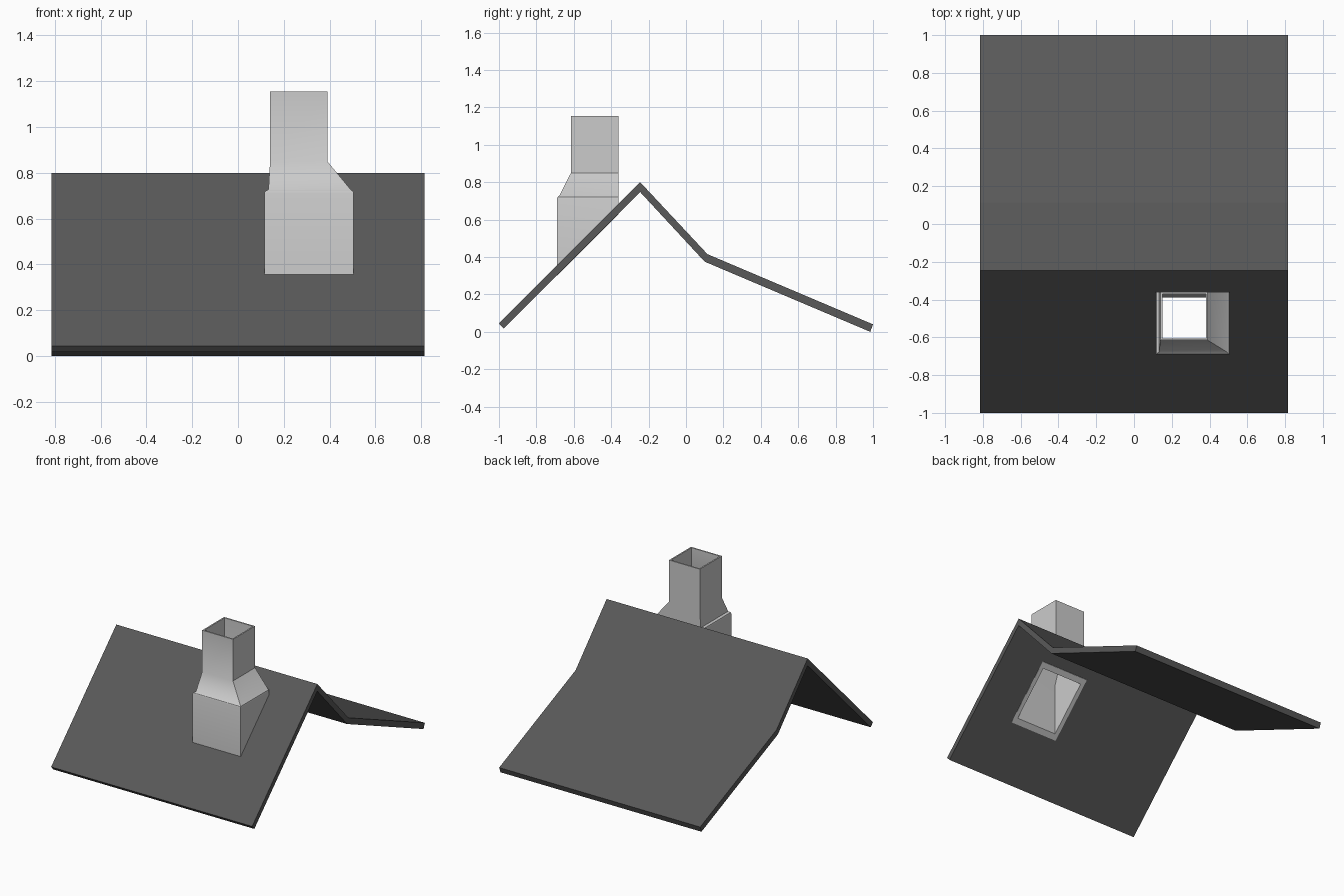
import bpy, bmesh, math

if "Cube" in bpy.data.objects:
    bpy.data.objects.remove(bpy.data.objects["Cube"])


def make_object(name, bm):
    bmesh.ops.recalc_face_normals(bm, faces=bm.faces)
    mesh = bpy.data.meshes.new(name)
    bm.to_mesh(mesh)
    bm.free()
    obj = bpy.data.objects.new(name, mesh)
    bpy.context.collection.objects.link(obj)
    return obj


# roof: folded slab profile in (y, z), extruded along x
HALF = 0.815
top = [(-1, 0.045), (-0.245, 0.80), (0.115, 0.415), (1, 0.04)]
bottom = [(0.985, 0.0), (0.10, 0.375), (-0.245, 0.747), (-0.975, 0.017)]
bm = bmesh.new()
ends = [[bm.verts.new((x, y, z)) for y, z in top + bottom] for x in (-HALF, HALF)]
for i in range(8):
    j = (i + 1) % 8
    bm.faces.new((ends[0][i], ends[0][j], ends[1][j], ends[1][i]))
for e in ends:
    for i in range(3):
        bm.faces.new((e[i], e[i + 1], e[6 - i], e[7 - i]))
roof = make_object("roof", bm)
mat = bpy.data.materials.new("dark_roofing")
mat.diffuse_color = (0.1, 0.1, 0.1, 1)
mat.use_nodes = True
mat.node_tree.nodes["Principled BSDF"].inputs["Base Color"].default_value = mat.diffuse_color
roof.data.materials.append(mat)

# opening in the roof under the chimney
bm = bmesh.new()
bmesh.ops.create_cube(bm, size=1)
for v in bm.verts:
    v.co = (0.31 + v.co.x * 0.37, -0.525 + v.co.y * 0.31, 0.5 + v.co.z * 0.8)
cutter = make_object("roof_opening_cutter", bm)
cutter.hide_render = True
cutter.hide_set(True)
cut = roof.modifiers.new("opening", 'BOOLEAN')
cut.operation = 'DIFFERENCE'
cut.object = cutter
cut.solver = 'EXACT'

# chimney: rectangular rings (x0, x1, y0, y1, z), up the outside, down the inside
# z None follows the underside of the roof slope
rings = [
    (0.115, 0.505, -0.69, -0.36, None),
    (0.115, 0.505, -0.69, -0.36, 0.71),
    (0.118, 0.502, -0.687, -0.36, 0.72),
    (0.133, 0.492, -0.678, -0.36, 0.727),
    (0.14, 0.39, -0.615, -0.36, 0.85),
    (0.14, 0.39, -0.615, -0.36, 1.155),
    (0.15, 0.38, -0.605, -0.37, 1.155),
    (0.15, 0.38, -0.605, -0.37, 0.845),
    (0.145, 0.475, -0.66, -0.39, 0.71),
    (0.145, 0.475, -0.66, -0.39, None),
]
bm = bmesh.new()
loops = []
for x0, x1, y0, y1, z in rings:
    loops.append([bm.verts.new((x, y, y + 0.99 if z is None else z))
                  for x, y in ((x0, y0), (x1, y0), (x1, y1), (x0, y1))])
for a, b in zip(loops, loops[1:] + loops[:1]):
    for i in range(4):
        j = (i + 1) % 4
        bm.faces.new((a[i], a[j], b[j], b[i]))
chimney = make_object("chimney", bm)
bpy.context.view_layer.objects.active = chimney
chimney.select_set(True)
bpy.ops.object.shade_smooth_by_angle(angle=math.radians(35))
